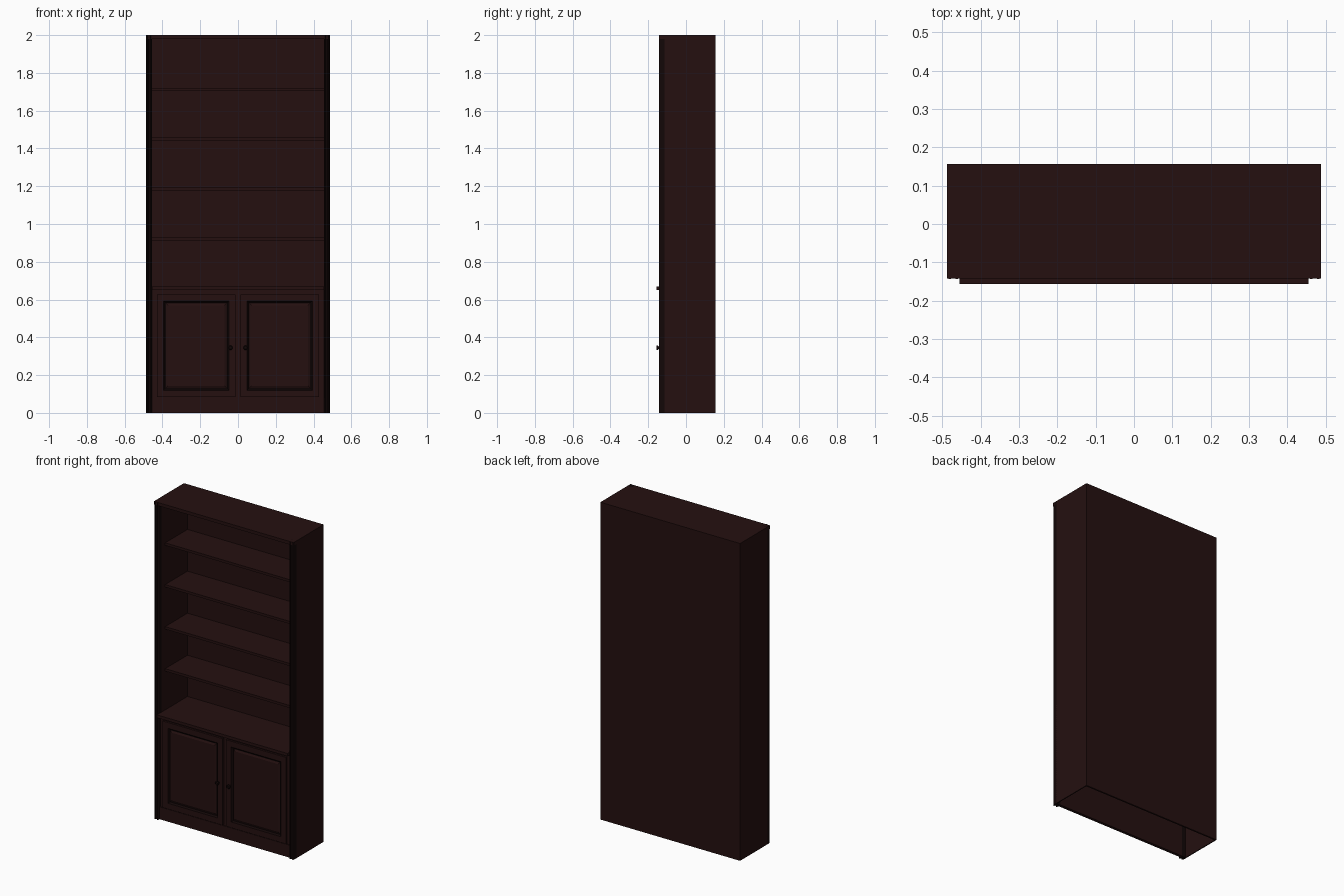
import bpy, bmesh, math
from mathutils import Matrix, Vector

if "Cube" in bpy.data.objects:
    bpy.data.objects.remove(bpy.data.objects["Cube"])


def material(name, rgb):
    m = bpy.data.materials.new(name)
    m.diffuse_color = (*rgb, 1)
    m.use_nodes = True
    m.node_tree.nodes["Principled BSDF"].inputs["Base Color"].default_value = m.diffuse_color
    return m


BROWN = material("dark brown wood", (0.018, 0.005, 0.005))
DARK = material("near black trim", (0.006, 0.002, 0.002))


def finish(name, bm, mats):
    bmesh.ops.recalc_face_normals(bm, faces=bm.faces)
    me = bpy.data.meshes.new(name)
    bm.to_mesh(me)
    bm.free()
    ob = bpy.data.objects.new(name, me)
    bpy.context.collection.objects.link(ob)
    for m in mats:
        me.materials.append(m)
    return ob


def box_bm(x0, x1, y0, y1, z0, z1):
    bm = bmesh.new()
    centre = Vector(((x0 + x1) / 2, (y0 + y1) / 2, (z0 + z1) / 2))
    size = Matrix.Diagonal((x1 - x0, y1 - y0, z1 - z0, 1))
    bmesh.ops.create_cube(bm, size=1, matrix=Matrix.Translation(centre) @ size)
    return bm


def box(name, x0, x1, y0, y1, z0, z1, mat=BROWN):
    return finish(name, box_bm(x0, x1, y0, y1, z0, z1), [mat])


W, IN = 0.487, 0.455        # outer and inner half width
BACK, FRONT = 0.157, -0.144

# carcass: back, top, open underneath
box("back_panel", -W, W, 0.147, BACK, 0, 2)
box("top_panel", -W, W, FRONT + 0.002, BACK, 1.98, 2)

# adjustable shelves
for i, z in enumerate((0.92, 1.185, 1.45, 1.713)):
    box(f"shelf_{i + 1}", -IN, IN, -0.075, 0.147, z - 0.008, z + 0.008)

# counter between cupboard and shelves, proud of the front
box("counter", -IN, IN, -0.157, 0.147, 0.65, 0.668)

# cupboard face frame with plinth, and skirting ledge below the doors
box("face_frame", -IN, IN, -0.124, -0.112, 0, 0.65)
box("plinth", -IN, IN, -0.130, -0.124, 0, 0.078)


def pilaster(name, s):
    # fluted strip, profile extruded up the full height
    prof = [(0.455, -0.113), (0.455, -0.138), (0.459, -0.144), (0.464, -0.144),
            (0.467, -0.138), (0.475, -0.138), (0.478, -0.144), (0.483, -0.144),
            (0.487, -0.138), (0.487, -0.113)]
    bm = bmesh.new()
    f = bm.faces.new([bm.verts.new((s * x, y, 0)) for x, y in prof])
    up = bmesh.ops.extrude_face_region(bm, geom=[f])["geom"]
    bmesh.ops.translate(bm, vec=(0, 0, 2),
                        verts=[v for v in up if isinstance(v, bmesh.types.BMVert)])
    finish(name, bm, [DARK])


def door(name, s):
    # frame, dark groove moulding, raised centre panel
    xs = sorted((s * 0.012, s * 0.430))
    bm = box_bm(xs[0], xs[1], -0.136, -0.120, 0.083, 0.628)
    bm.normal_update()
    f = min(bm.faces, key=lambda q: q.calc_center_median().y)
    for width, depth, idx in ((0.036, 0, 0), (0.008, -0.009, 1),
                              (0.005, 0, 1), (0.010, 0.005, 0)):
        ring = bmesh.ops.inset_region(bm, faces=[f], thickness=width,
                                      depth=depth, use_even_offset=True)["faces"]
        for q in ring:
            q.material_index = idx
    f.material_index = 0
    finish(name, bm, [BROWN, DARK])


def knob(name, s):
    # small turned knob
    bm = bmesh.new()
    rings = []
    n = 16
    for r, y in ((0.006, -0.134), (0.006, -0.144), (0.012, -0.149),
                 (0.012, -0.154), (0.008, -0.157)):
        rings.append([bm.verts.new((s * 0.04 + r * math.cos(a), y, 0.345 + r * math.sin(a)))
                      for a in (2 * math.pi * k / n for k in range(n))])
    for a, b in zip(rings, rings[1:]):
        for k in range(n):
            bm.faces.new((a[k], a[(k + 1) % n], b[(k + 1) % n], b[k]))
    bm.faces.new(rings[0])
    bm.faces.new(rings[-1])
    ob = finish(name, bm, [DARK])
    for p in ob.data.polygons:
        p.use_smooth = len(p.vertices) == 4


# mirrored parts
for side, s in (("left", -1), ("right", 1)):
    a, b = sorted((s * W, s * (W - 0.006)))
    box(f"{side}_side_panel", a, b, -0.114, BACK, 0, 2)
    a, b = sorted((s * IN, s * (IN + 0.006)))
    box(f"{side}_inner_wall", a, b, -0.114, 0.147, 0.66, 1.98)
    pilaster(f"{side}_pilaster", s)
    door(f"{side}_door", s)
    knob(f"{side}_knob", s)
